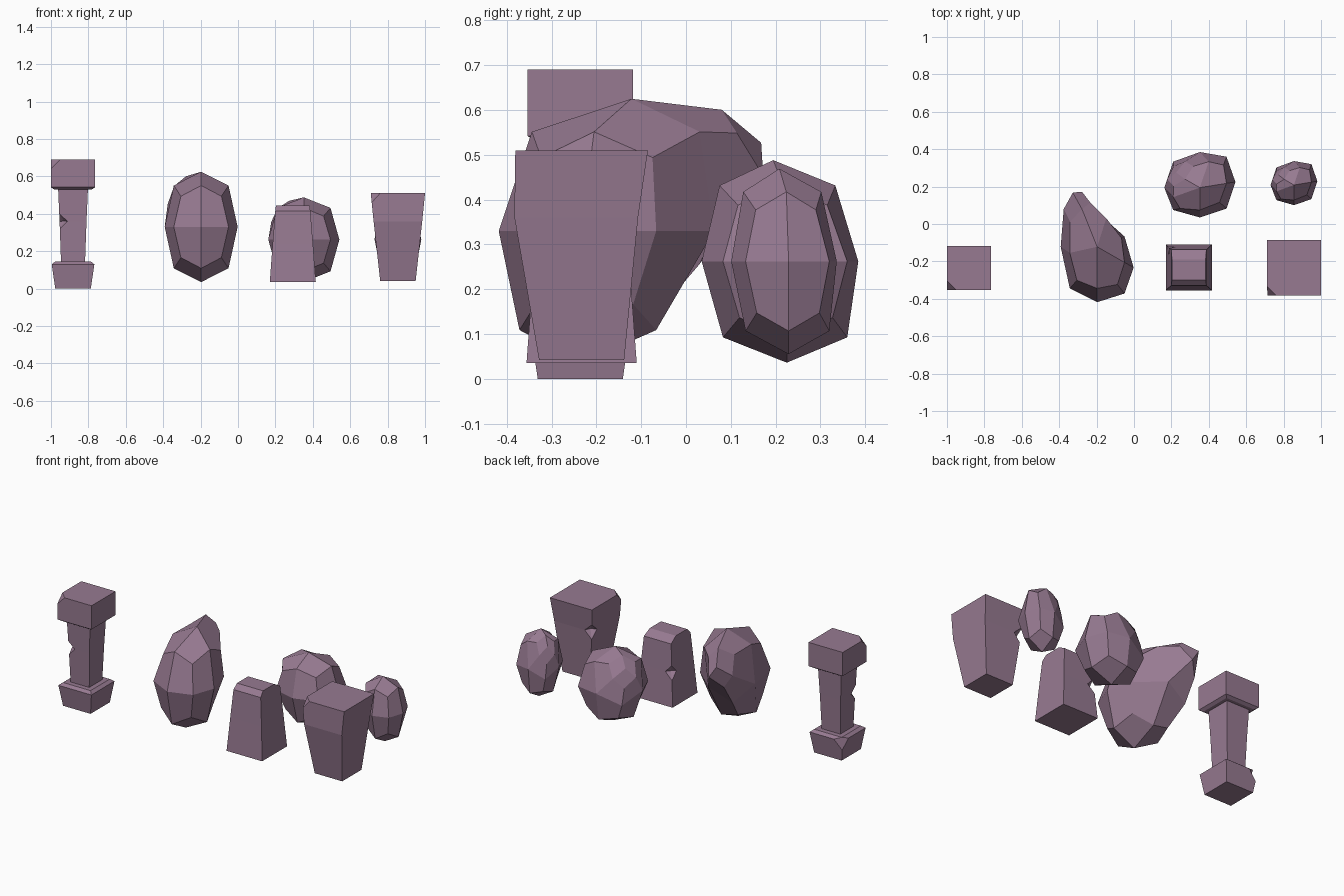
import bpy, bmesh
from mathutils import Vector

if "Cube" in bpy.data.objects:
    bpy.data.objects.remove(bpy.data.objects["Cube"])

stone = bpy.data.materials.new("mauve_stone")
stone.diffuse_color = (0.31, 0.195, 0.285, 1)
stone.use_nodes = True
stone.node_tree.nodes["Principled BSDF"].inputs["Base Color"].default_value = stone.diffuse_color


def finish(bm, name):
    bmesh.ops.recalc_face_normals(bm, faces=bm.faces)
    me = bpy.data.meshes.new(name)
    bm.to_mesh(me)
    bm.free()
    me.materials.append(stone)
    ob = bpy.data.objects.new(name, me)
    bpy.context.collection.objects.link(ob)
    return ob


def nearest(bm, p):
    return min(bm.verts, key=lambda v: (v.co - Vector(p)).length)


def cut_corner(bm, vert, amount, kind):
    return bmesh.ops.bevel(bm, geom=[vert], offset=amount, offset_type=kind,
                           segments=1, profile=0.5, affect='VERTICES',
                           clamp_overlap=False)["faces"]


def block(name, cx, cy, levels, chip=None, pit=None):
    """Stacked square rings (z, half x, half y, y shift); chip = cut corner,
    pit = chipped-out hollow on a vertical edge."""
    bm = bmesh.new()
    rings = []
    for z, hx, hy, oy in levels:
        rings.append([bm.verts.new((cx + sx * hx, cy + oy + sy * hy, z))
                      for sx, sy in ((-1, -1), (1, -1), (1, 1), (-1, 1))])
    for a, b in zip(rings, rings[1:]):
        for i in range(4):
            j = (i + 1) % 4
            bm.faces.new((a[i], a[j], b[j], b[i]))
    bm.faces.new(rings[0][::-1])
    bm.faces.new(rings[-1])
    bmesh.ops.recalc_face_normals(bm, faces=bm.faces)
    if chip:
        level, corner, size = chip
        cut_corner(bm, rings[level][corner], size, 'ABSOLUTE')
    if pit:
        z, sx, sy, size, depth = pit
        v = nearest(bm, (cx + sx * 0.1, cy + sy * 0.1, z))
        old = v.co.copy()
        cut_corner(bm, v, size, 'ABSOLUTE')
        f = min(bm.faces, key=lambda q: (q.calc_center_median() - old).length)
        mid = bmesh.ops.poke(bm, faces=[f])["verts"][0]
        mid.co += Vector((-sx, -sy, 0)) * depth
    return finish(bm, name)


def rock(name, centre, half, pull):
    """Cube with one top corner shifted and sliced off, then rounded once."""
    bm = bmesh.new()
    bmesh.ops.create_cube(bm, size=2)
    v = nearest(bm, (-1, 1, 1))
    v.co.y = pull
    cut_corner(bm, v, 50, 'PERCENT')
    for v in bm.verts:
        v.co = Vector([c + h * k for c, h, k in zip(centre, half, v.co)])
    ob = finish(bm, name)
    sub = ob.modifiers.new("rounding", 'SUBSURF')
    sub.levels = sub.render_levels = 1
    sub.use_limit_surface = False
    return ob


# Column: base, shaft and capital
X, Y = -0.882, -0.236
block("column_base", X, Y, [(0, .095, .095, 0), (.13, .114, .114, 0), (.145, .095, .095, 0)],
      chip=(1, 3, .06))
block("column_shaft", X, Y, [(.135, .064, .064, 0), (.36, .072, .072, 0), (.54, .08, .08, 0)],
      pit=(.36, -1, -1, .042, .014))
block("column_capital", X, Y, [(.53, .1, .1, 0), (.542, .118, .118, 0), (.69, .118, .118, 0)],
      chip=(2, 0, .05))

# Narrowing stump with a ridged top
block("stump", .293, -.233, [(.035, .123, .123, 0), (.24, .108, .108, 0),
                             (.415, .094, .096, 0), (.445, .09, .055, -.012)],
      pit=(.24, -1, 1, .045, .015))

# Pedestal that widens towards the top
block("pedestal", .855, -.233, [(.042, .095, .095, 0), (.36, .13, .138, -.012),
                                (.51, .145, .148, 0)],
      chip=(2, 0, .05), pit=(.36, -1, 1, .05, .02))

# Rounded rocks
rock("large_rock", (-.197, -.233, .33), (.195, .185, .295), 4.0)
rock("round_rock", (.352, .225, .262), (.19, .19, .226), .2)
rock("small_rock", (.855, .229, .262), (.125, .128, .207), .2)
